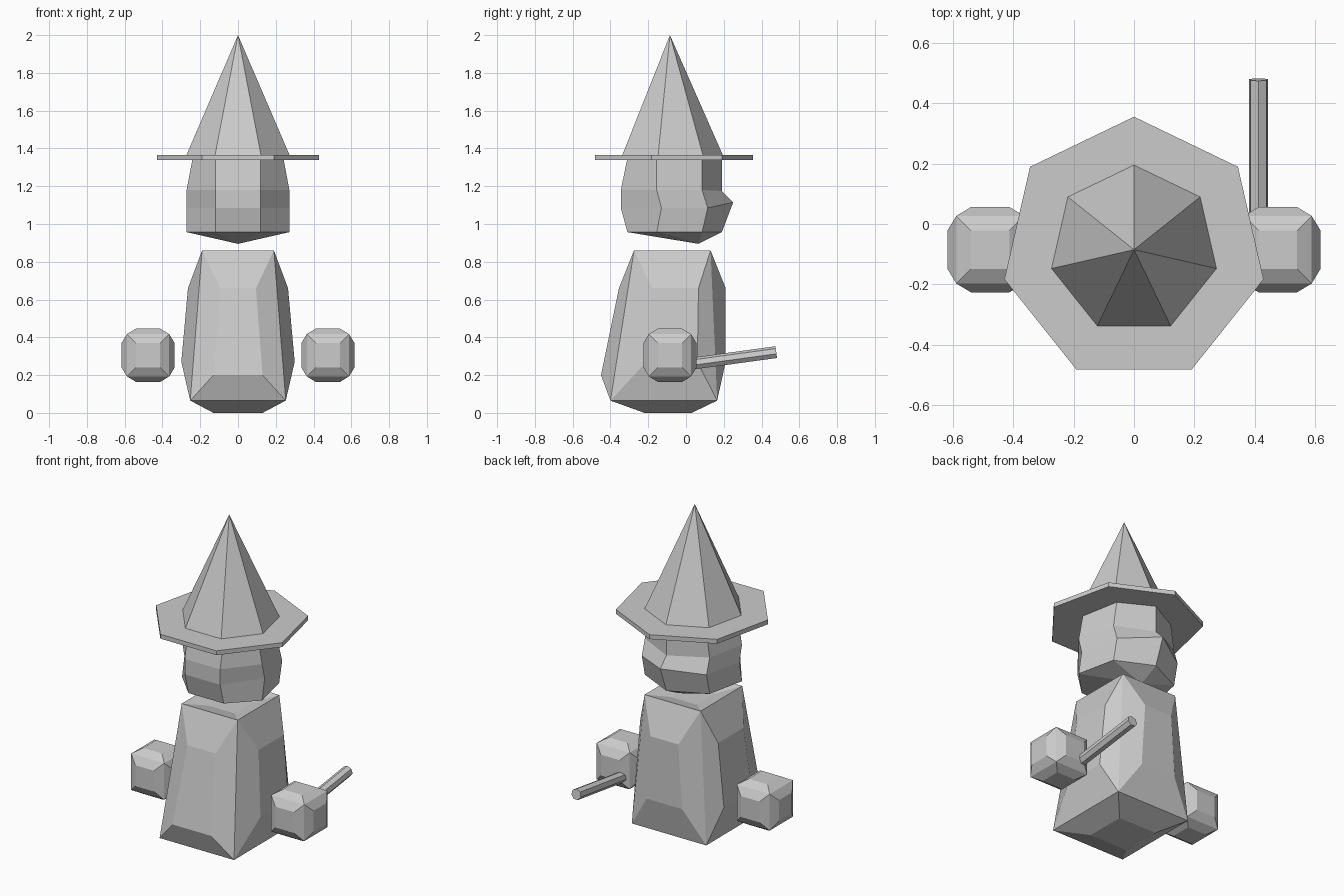
import bpy
import bmesh
import math
from mathutils import Vector, Matrix

cube = bpy.data.objects.get("Cube")
if cube:
    bpy.data.objects.remove(cube, do_unlink=True)

CENTRE_Y = -0.085   # axis of the hat and hands

grey = bpy.data.materials.new("plain_grey")
grey.diffuse_color = (0.6, 0.6, 0.6, 1)
grey.use_nodes = True
grey.node_tree.nodes["Principled BSDF"].inputs["Base Color"].default_value = (0.6, 0.6, 0.6, 1)


def finish(name, bm):
    """Turn a bmesh into a flat-shaded object."""
    bmesh.ops.recalc_face_normals(bm, faces=bm.faces)
    mesh = bpy.data.meshes.new(name)
    bm.to_mesh(mesh)
    bm.free()
    mesh.materials.append(grey)
    obj = bpy.data.objects.new(name, mesh)
    bpy.context.collection.objects.link(obj)
    return obj


def bulged_box(name, corner, panel):
    """Box whose six faces each hold a smaller raised or sunken panel."""
    bm = bmesh.new()
    signs = (-1, 1)
    corners = {(x, y, z): bm.verts.new(corner(x, y, z))
               for x in signs for y in signs for z in signs}
    for axis in range(3):
        for sign in signs:
            loop = []
            for a, b in ((-1, -1), (1, -1), (1, 1), (-1, 1)):
                s = [a, b]
                s.insert(axis, sign)
                loop.append(tuple(s))
            inner = [bm.verts.new(panel(axis, sign, s)) for s in loop]
            bm.faces.new(inner)
            for i in range(4):
                j = (i + 1) % 4
                bm.faces.new((corners[loop[i]], corners[loop[j]], inner[j], inner[i]))
    return finish(name, bm)


def frustum(name, r1, r2, depth, matrix, sides=7):
    bm = bmesh.new()
    bmesh.ops.create_cone(bm, cap_ends=True, segments=sides, radius1=r1,
                          radius2=r2, depth=depth, matrix=matrix)
    bmesh.ops.remove_doubles(bm, verts=bm.verts, dist=1e-5)
    return finish(name, bm)


# Body: tapered box with bulging sides and a shallow dip on top
def body_corner(x, y, z):
    if z > 0:
        return (x * 0.19, 0.13 if y > 0 else -0.275, 0.86)
    return (x * 0.253, 0.165 if y > 0 else -0.40, 0.065)


def body_panel(axis, sign, s):
    x, y, z = s
    top, back = z > 0, y > 0
    if axis == 0:
        py = (0.066 if back else -0.18) if top else (0.06 if back else -0.21)
        return (sign * (0.265 if top else 0.30), py, 0.66 if top else 0.27)
    if axis == 1 and sign < 0:
        return (x * (0.095 if top else 0.13), -0.355 if top else -0.45, 0.66 if top else 0.2)
    if axis == 1:
        return (x * (0.095 if top else 0.12), 0.21, 0.66 if top else 0.27)
    if sign < 0:
        return (x * 0.13, 0.03 if back else -0.22, 0.0)
    return (x * 0.09, 0.02 if back else -0.16, 0.83)


bulged_box("body", body_corner, body_panel)

# Hands: small cubes with a raised panel on every face
for side, label in ((1, "left"), (-1, "right")):
    middle = Vector((side * 0.476, CENTRE_Y, 0.305))

    def hand_corner(x, y, z):
        return middle + 0.112 * Vector((x, y, z))

    def hand_panel(axis, sign, s):
        p = 0.064 * Vector(s)
        p[axis] = sign * 0.141
        return middle + p

    bulged_box(label + "_hand", hand_corner, hand_panel)

# Stick held in the left hand, pointing back and slightly up
start, end = Vector((0.412, -0.02, 0.252)), Vector((0.412, 0.478, 0.320))
axis_dir = end - start
frustum("stick", 0.033, 0.033, axis_dir.length,
        Matrix.Translation((start + end) / 2) @ axis_dir.to_track_quat('Z', 'Y').to_matrix().to_4x4())

# Head: half profile per ring as (x, y, z), mirrored, closed by a low chin point
rings = [
    [(0.0, 0.19, 1.35), (0.195, 0.085, 1.35), (0.24, -0.155, 1.35), (0.12, -0.31, 1.35)],
    [(0.0, 0.19, 1.175), (0.22, 0.085, 1.18), (0.272, -0.155, 1.18), (0.12, -0.345, 1.18)],
    [(0.0, 0.25, 1.115), (0.22, 0.115, 1.085), (0.272, -0.13, 1.085), (0.12, -0.345, 1.085)],
    [(0.0, 0.19, 0.957), (0.22, 0.085, 0.957), (0.272, -0.155, 0.957), (0.12, -0.31, 0.957)],
]
bm = bmesh.new()
loops = []
for half in rings:
    mirrored = [(-x, y, z) for x, y, z in reversed(half[1:])]
    loops.append([bm.verts.new(p) for p in half + mirrored])
for upper, lower in zip(loops, loops[1:]):
    for i in range(7):
        j = (i + 1) % 7
        bm.faces.new((upper[i], upper[j], lower[j], lower[i]))
chin = bm.verts.new((0, 0.066, 0.895))
for i in range(7):
    bm.faces.new((loops[-1][i], loops[-1][(i + 1) % 7], chin))
bm.faces.new(loops[0])
finish("head", bm)


# Hat: seven-sided brim and cone with one corner at the back
def hat_matrix(z):
    bm_test = bmesh.new()
    first = bmesh.ops.create_circle(bm_test, segments=7, radius=1)["verts"][0].co
    turn = math.pi / 2 - math.atan2(first.y, first.x)
    bm_test.free()
    return Matrix.Translation((0, CENTRE_Y, z)) @ Matrix.Rotation(turn, 4, 'Z')


frustum("hat_brim", 0.44, 0.44, 0.027, hat_matrix(1.3515))
frustum("hat_cone", 0.28, 0.0, 0.635, hat_matrix(1.6825))
